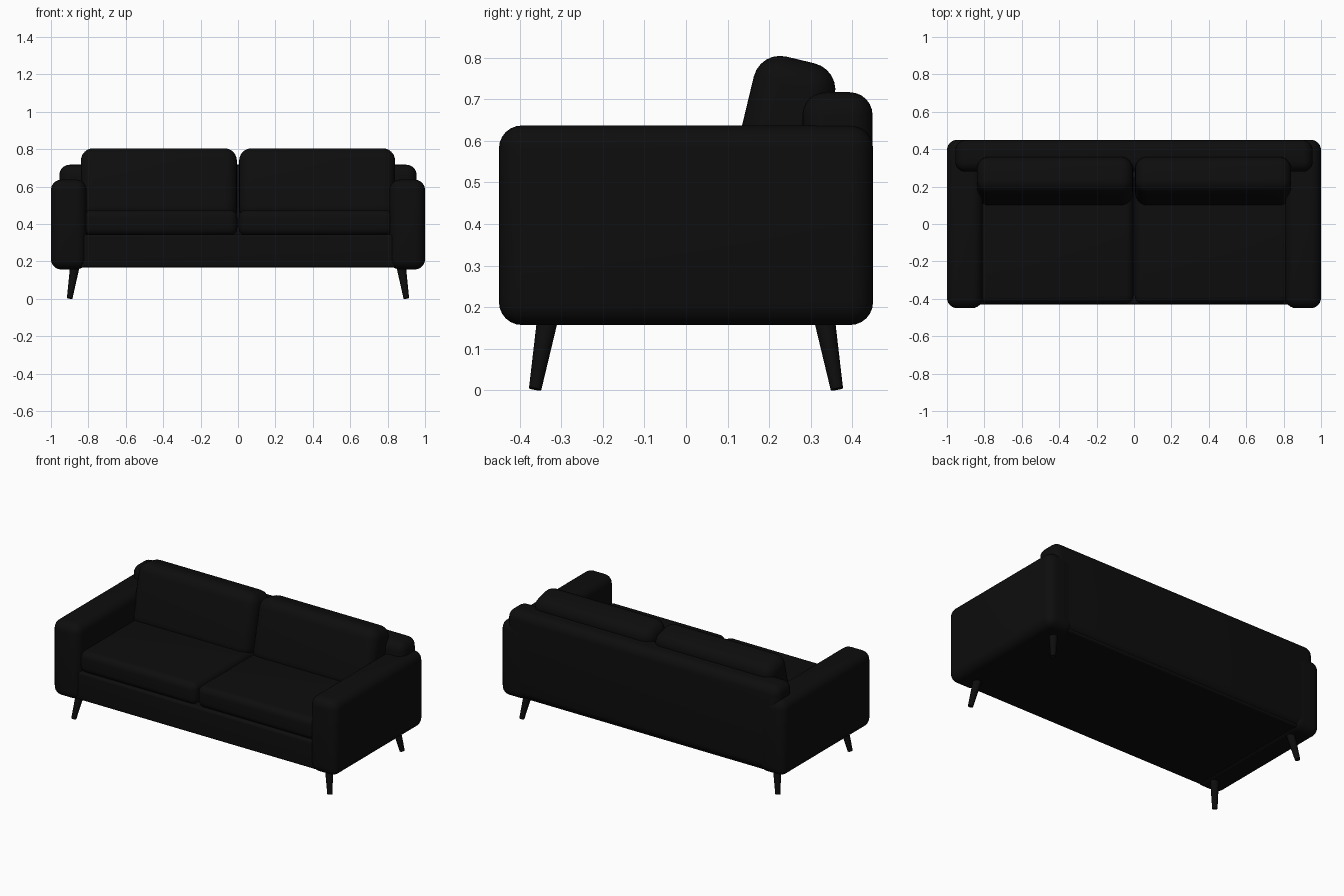
import bpy
import math
from mathutils import Vector

cube = bpy.data.objects.get("Cube")
if cube:
    bpy.data.objects.remove(cube, do_unlink=True)


def make_material(name, colour):
    mat = bpy.data.materials.new(name)
    mat.use_nodes = True
    mat.diffuse_color = colour
    mat.node_tree.nodes["Principled BSDF"].inputs["Base Color"].default_value = colour
    return mat


black = make_material("black upholstery", (0.004, 0.004, 0.004, 1))


def finish(obj, name):
    obj.name = name
    obj.data.materials.append(black)
    bpy.ops.object.shade_smooth_by_angle(angle=math.radians(40))


def rounded_box(name, low, high, radius, tilt=0):
    """Box between two corners with rounded edges, tilted about x."""
    low, high = Vector(low), Vector(high)
    bpy.ops.mesh.primitive_cube_add(size=1, location=(low + high) / 2)
    obj = bpy.context.object
    obj.scale = high - low
    bpy.ops.object.transform_apply(location=False, rotation=False, scale=True)
    obj.rotation_euler.x = tilt
    bevel = obj.modifiers.new("Rounding", 'BEVEL')
    bevel.width = radius
    bevel.segments = 6
    bpy.ops.object.modifier_apply(modifier="Bevel" if "Bevel" in obj.modifiers else "Rounding")
    finish(obj, name)
    return obj


def leg(name, top, bottom):
    """Splayed, tapered round leg."""
    top, bottom = Vector(top), Vector(bottom)
    axis = top - bottom
    bpy.ops.mesh.primitive_cone_add(vertices=24, radius1=0.015, radius2=0.027,
                                    depth=axis.length, location=(top + bottom) / 2)
    obj = bpy.context.object
    obj.rotation_euler = axis.to_track_quat('Z', 'Y').to_euler()
    finish(obj, name)


# Frame: seat base and backrest
rounded_box("seat_base", (-0.85, -0.43, 0.167), (0.85, 0.43, 0.345), 0.015)
rounded_box("backrest", (-0.955, 0.28, 0.167), (0.955, 0.449, 0.717), 0.055)

for side, label in ((1, "left"), (-1, "right")):
    # Armrests
    xs = sorted((side * 0.81, side))
    rounded_box(label + "_armrest", (xs[0], -0.45, 0.157), (xs[1], 0.45, 0.637), 0.055)

    # Seat cushions
    xs = sorted((side * 0.004, side * 0.825))
    rounded_box(label + "_seat_cushion", (xs[0], -0.425, 0.338), (xs[1], 0.29, 0.475), 0.04)

    # Back cushions, leaning backwards
    xs = sorted((side * 0.006, side * 0.84))
    rounded_box(label + "_back_cushion", (xs[0], 0.13, 0.41), (xs[1], 0.33, 0.8), 0.065,
                -math.radians(13.5))

    # Legs
    for end, place in ((-1, "front"), (1, "back")):
        leg(f"{place}_{label}_leg", (side * 0.868, end * 0.328, 0.2),
            (side * 0.9, end * 0.363, 0.003))
